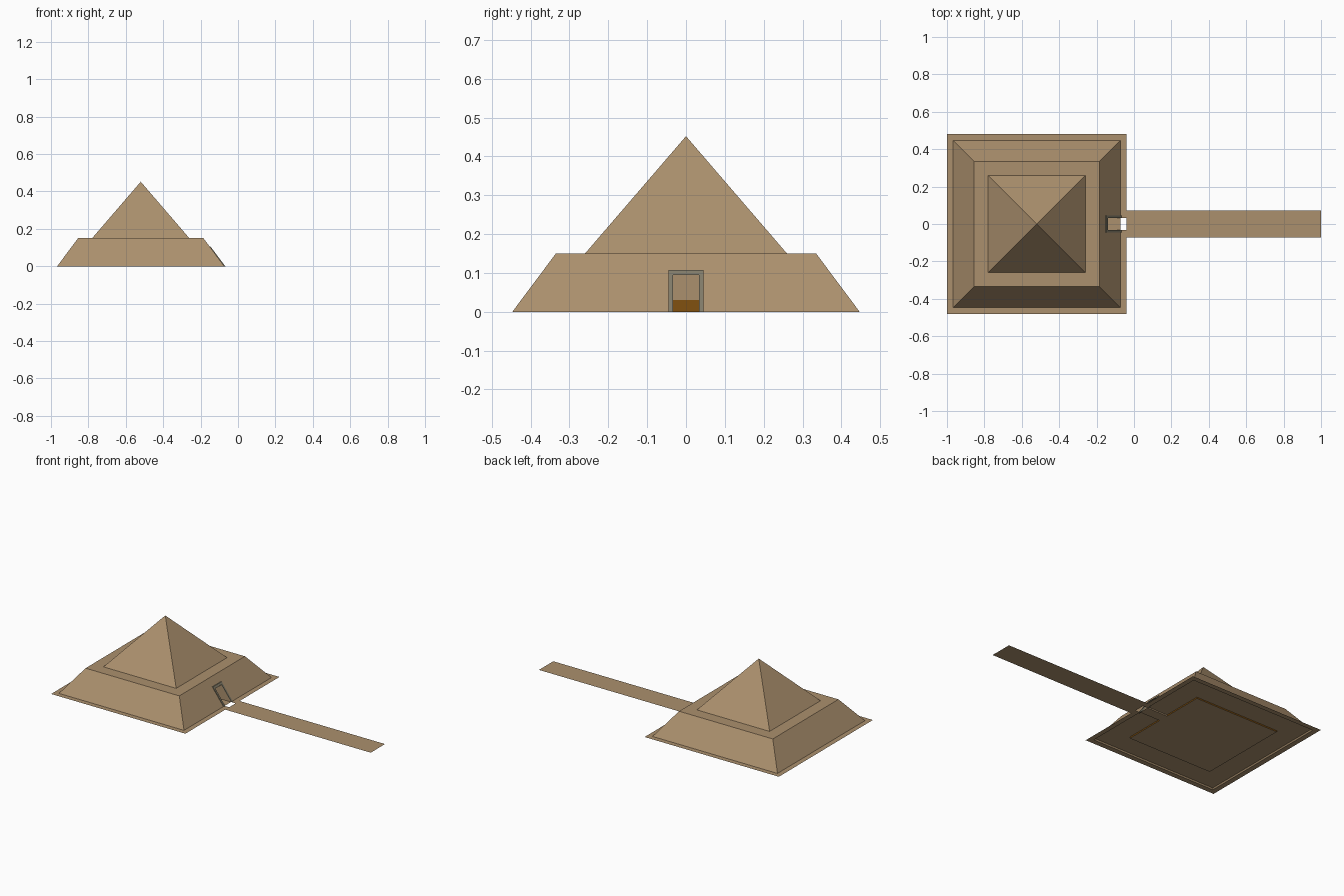
import bpy
from mathutils import Vector

default = bpy.data.objects.get("Cube")
if default:
    bpy.data.objects.remove(default, do_unlink=True)


def material(name, rgb):
    m = bpy.data.materials.new(name)
    m.use_nodes = True
    colour = (*rgb, 1)
    m.diffuse_color = colour
    m.node_tree.nodes["Principled BSDF"].inputs["Base Color"].default_value = colour
    return m


sand = material("sandstone", (0.41, 0.28, 0.155))
ochre = material("dark ochre", (0.22, 0.083, 0.005))
stone = material("grey stone", (0.22, 0.2, 0.14))

CX = -0.52                    # centre of the pyramid
BASE, TERRACE, HEIGHT = 0.447, 0.335, 0.15
ROOM, DADO, CEILING = 0.3, 0.03, 0.135
DOOR_W, DOOR_H, TRIM = 0.033, 0.095, 0.012
FLOOR_Z = 0.008


def slope_x(z):
    """x of the entrance slope at a height."""
    return CX + BASE - z * (BASE - TERRACE) / HEIGHT


def build(name, faces, mat):
    """Make an object from a list of polygons."""
    verts, polys = [], []
    for face in faces:
        polys.append(range(len(verts), len(verts) + len(face)))
        verts.extend(face)
    mesh = bpy.data.meshes.new(name)
    mesh.from_pydata(verts, [], [list(p) for p in polys])
    mesh.materials.append(mat)
    obj = bpy.data.objects.new(name, mesh)
    bpy.context.collection.objects.link(obj)
    return obj


def rect(x0, x1, y, z):
    return [(x0, -y, z), (x1, -y, z), (x1, y, z), (x0, y, z)]


def square(half, z):
    return rect(CX - half, CX + half, half, z)


def broken_ring(outer, inner, gap, z):
    """Flat square ring left open on the entrance side."""
    def loop(h):
        return [(CX + h, gap, z), (CX + h, h, z), (CX - h, h, z),
                (CX - h, -h, z), (CX + h, -h, z), (CX + h, -gap, z)]
    return loop(outer) + loop(inner)[::-1]


def sides(lower, upper):
    """Faces joining two square loops; the second one is the entrance side."""
    n = len(lower)
    return [[lower[i], lower[(i + 1) % n], upper[(i + 1) % n], upper[i]]
            for i in range(n)]


def notched(wall, w, h, x_at):
    """Entrance wall with a doorway cut in its lower edge."""
    a, b, c, d = wall
    return [a, (x_at(0), -w, a[2]), (x_at(h), -w, h), (x_at(h), w, h),
            (x_at(0), w, a[2]), b, c, d]


# Ground apron and causeway
build("ground_apron", [broken_ring(0.48, BASE, DOOR_W, 0)], sand)
build("causeway", [rect(CX + 0.48, 1, 0.073, 0)], sand)

# Lower tier with a doorway
walls = sides(square(BASE, 0), square(TERRACE, HEIGHT))
walls[1] = notched(walls[1], DOOR_W, DOOR_H, slope_x)
build("lower_tier", walls + [square(TERRACE, HEIGHT)], sand)
build("tier_underside", [broken_ring(BASE - 0.006, ROOM, DOOR_W, FLOOR_Z)], sand)

# Upper pyramid
apex, foot = (CX, 0, 0.452), square(0.26, HEIGHT)
build("upper_pyramid", [[foot[i], foot[(i + 1) % 4], apex] for i in range(4)], sand)

# Passage and inner room
room_x = CX + ROOM
passage = [[(room_x, y, 0), (slope_x(0), y, 0), (slope_x(DOOR_H), y, DOOR_H),
            (room_x, y, DOOR_H)] for y in (-DOOR_W, DOOR_W)]
passage.append(rect(room_x, slope_x(DOOR_H), DOOR_W, DOOR_H)[::-1])
build("passage", passage, sand)
build("passage_floor", [rect(room_x, slope_x(0), DOOR_W, 0)], sand)
build("room_floor", [square(ROOM, 0)], sand)

dado = sides(square(ROOM, 0), square(ROOM, DADO))
del dado[1]
for s in (-1, 1):             # dado on each side of the doorway
    dado.append([(room_x, s * DOOR_W, 0), (room_x, s * ROOM, 0),
                 (room_x, s * ROOM, DADO), (room_x, s * DOOR_W, DADO)])
build("room_dado", [f[::-1] for f in dado], ochre)

upper = sides(square(ROOM, DADO), square(ROOM, CEILING))
upper[1] = notched(upper[1], DOOR_W, DOOR_H, lambda z: room_x)
build("room_walls", [f[::-1] for f in upper + [square(ROOM, CEILING)]], sand)

# Door frame laid along the slope
ow, oh = DOOR_W + TRIM, DOOR_H + TRIM
outline = [(-ow, 0), (-DOOR_W, 0), (-DOOR_W, DOOR_H), (DOOR_W, DOOR_H),
           (DOOR_W, 0), (ow, 0), (ow, oh), (-ow, oh)]
outer = [Vector((slope_x(z) + 0.005, y, z)) for y, z in outline]
inner = [p - Vector((0.012, 0, 0)) for p in outer]
build("door_frame", [outer, inner[::-1]] + sides(inner, outer), stone)
